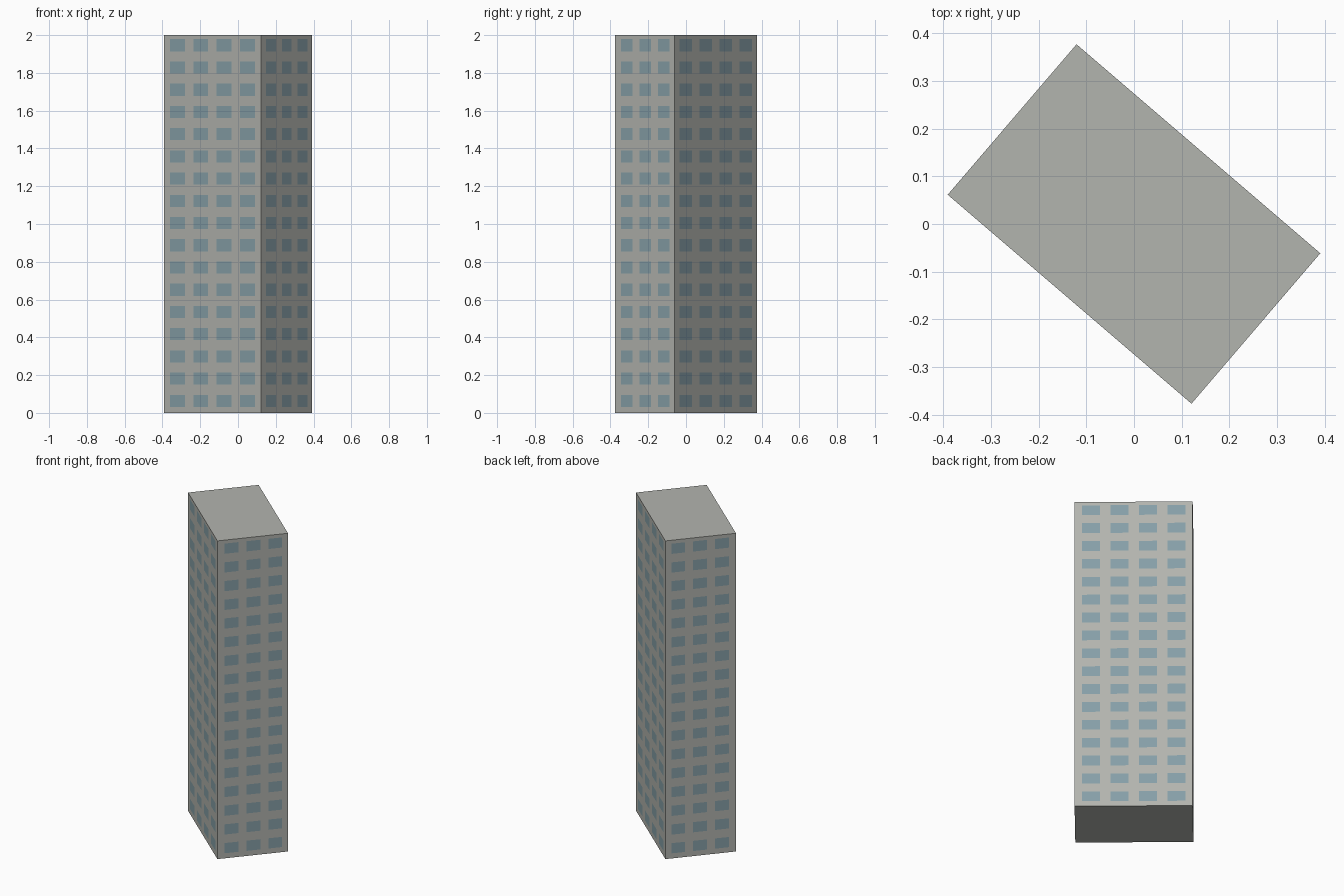
import bpy, bmesh
from math import radians
from mathutils import Matrix, Vector

cube = bpy.data.objects.get("Cube")
if cube:
    bpy.data.objects.remove(cube, do_unlink=True)

LONG, SHORT, HEIGHT = 0.673, 0.415, 2.0
TURN = radians(-40.6)
FLOORS = 17


def material(name, colour):
    m = bpy.data.materials.new(name)
    m.use_nodes = True
    m.diffuse_color = (*colour, 1)
    m.node_tree.nodes["Principled BSDF"].inputs["Base Color"].default_value = (*colour, 1)
    return m


def spans(count, pitch, width, middle=0.0):
    """Window start and end positions along one axis."""
    centres = [middle + (i - (count - 1) / 2) * pitch for i in range(count)]
    return [(c - width / 2, c + width / 2) for c in centres]


def inside(value, ranges):
    return any(a < value < b for a, b in ranges)


# Window layout on the long walls, the short walls and up the tower
columns_long = spans(4, 0.241 * LONG, 0.153 * LONG)
columns_short = spans(3, 0.31 * SHORT, 0.195 * SHORT, 0.004)
rows = spans(FLOORS, HEIGHT / FLOORS, 0.064, HEIGHT / 2 + 0.005)

# Plain tower block
bm = bmesh.new()
bmesh.ops.create_cube(bm, size=1)
bmesh.ops.scale(bm, vec=(LONG, SHORT, HEIGHT), verts=bm.verts)
bmesh.ops.translate(bm, vec=(0, 0, HEIGHT / 2), verts=bm.verts)

# Cut the walls along every window edge
for axis, ranges in enumerate((columns_long, columns_short, rows)):
    normal = Vector([float(i == axis) for i in range(3)])
    for span in ranges:
        for edge in span:
            bmesh.ops.bisect_plane(bm, geom=bm.verts[:] + bm.edges[:] + bm.faces[:],
                                   plane_co=normal * edge, plane_no=normal)

# Join the roof and the underside back into single faces
bm.normal_update()
for side in (1, -1):
    caps = [f for f in bm.faces if f.normal.z * side > 0.5]
    bmesh.ops.dissolve_faces(bm, faces=caps)

# Colour the window panes
bm.normal_update()
for f in bm.faces:
    c = f.calc_center_median()
    if abs(f.normal.z) < 0.5 and inside(c.z, rows):
        if abs(f.normal.y) > 0.5:
            f.material_index = int(inside(c.x, columns_long))
        else:
            f.material_index = int(inside(c.y, columns_short))

# Turn the tower on its site
bmesh.ops.transform(bm, matrix=Matrix.Rotation(TURN, 4, "Z"), verts=bm.verts)
mesh = bpy.data.meshes.new("tower_block")
bm.to_mesh(mesh)
bm.free()
mesh.materials.append(material("concrete_grey", (0.45, 0.46, 0.43)))
mesh.materials.append(material("window_blue", (0.24, 0.35, 0.39)))
bpy.context.collection.objects.link(bpy.data.objects.new("tower_block", mesh))
